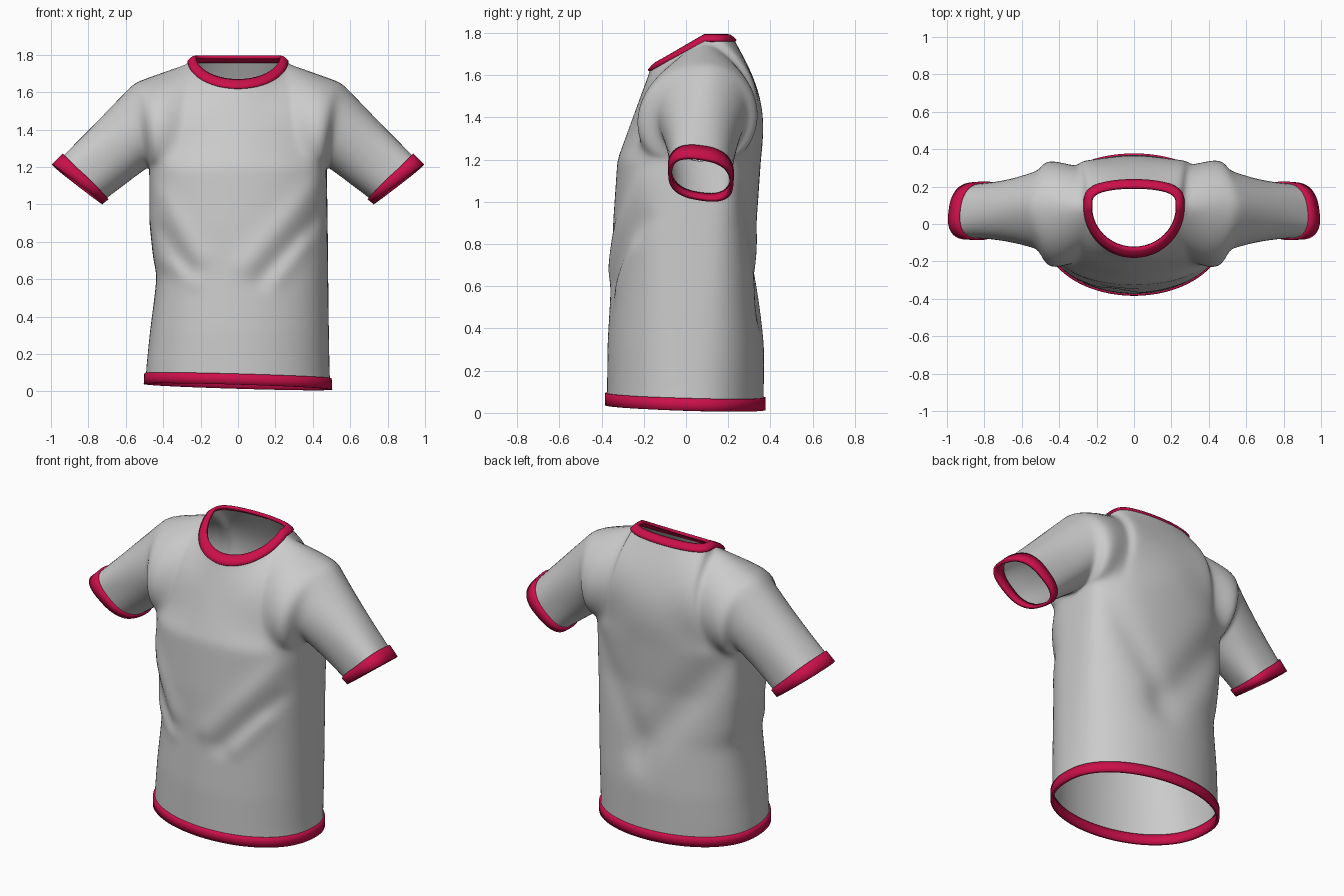
import bpy, bmesh
from math import sin, cos, pi, exp
from mathutils import Vector

if "Cube" in bpy.data.objects:
    bpy.data.objects.remove(bpy.data.objects["Cube"])

ARMPIT = 1.2
COLS, LOW, UP, SLEEVE = 64, 48, 24, 22

# Profiles by height: left and right half-widths, front and back depth
LEFT = [(0, .495), (.1, .49), (.3, .47), (.5, .445), (.6, .435), (.7, .455), (.9, .475), (1.2, .475)]
RIGHT = [(0, .495), (.1, .49), (.4, .485), (.9, .48), (1.2, .475)]
FRONT = [(0, -.375), (.3, -.372), (.6, -.355), (.9, -.345), (1.2, -.325)]
BACK = [(0, .368), (.3, .37), (.6, .352), (.9, .335), (1.2, .355)]

# Cloth folds: x1, z1, x2, z2, width, height
FRONT_FOLDS = [(.42, 1.1, .04, .66, .06, .02), (.42, .92, .12, .58, .04, -.022),
               (.36, .78, .2, .58, .035, .016), (-.42, 1.05, -.2, .7, .05, .016),
               (-.42, .86, -.25, .62, .035, -.02), (-.42, .68, -.22, .56, .03, .016)]
BACK_FOLDS = [(-.42, 1.15, .08, .5, .1, -.03), (.42, 1.15, .1, .6, .08, -.015)]


def table(t, z):
    for (a, va), (b, vb) in zip(t, t[1:]):
        if z <= b:
            return va + (vb - va) * (z - a) / (b - a)
    return t[-1][1]


def folds(rows, x, z):
    total = 0
    for x1, z1, x2, z2, w, h in rows:
        dx, dz = x2 - x1, z2 - z1
        k = min(1, max(0, ((x - x1) * dx + (z - z1) * dz) / (dx * dx + dz * dz)))
        d2 = (x - x1 - k * dx) ** 2 + (z - z1 - k * dz) ** 2
        total += h * exp(-d2 / w ** 2)
    return total


# Torso below the armpit; side is -1 for front, 1 for back
def lower(side, u, v):
    z = ARMPIT * v
    x = table(RIGHT if u > 0 else LEFT, z) * sin(pi * u / 2)
    mid = .02 + .06 * v
    full = max(0, cos(pi * u / 2)) ** (.88 - .33 * v)
    y = mid + (table(FRONT if side < 0 else BACK, z) - mid) * full
    y += side * folds(FRONT_FOLDS if side < 0 else BACK_FOLDS, x, z) * (1 - abs(u) ** 6)
    hem = .025 - .03 * x - .03 * y
    return Vector((x, y, hem + (ARMPIT - hem) * v))


def armhole(side, sign, s):
    a = pi * s
    return Vector((sign * (.475 + .085 * s ** 1.5),
                   .08 + .02 * s + side * (.23 if side < 0 else .2) * sin(a),
                   1.425 - .225 * cos(a)))


def neck(side, u, k):
    """k = 0 is the outer collar edge, 1 the neck opening."""
    p = pi * u
    c = max(0, cos(p))
    x = (.26 - .035 * k) * sin(p)
    if side < 0:
        return Vector((x, .09 - (.26 - .045 * k) * c, 1.765 + .022 * k - (.14 - .015 * k) * c))
    return Vector((x, .09 + (.14 - .04 * k) * c ** .5, 1.765 + .022 * k))


def top_edge(side, u):
    if abs(u) <= .5:
        return neck(side, u, 0)
    sign = 1 if u > 0 else -1
    return neck(side, .5 * sign, 0).lerp(armhole(side, sign, 1), (abs(u) - .5) * 2)


# Chest and shoulder blades, between the armholes and neckline
def upper(side, u, s):
    sign = 1 if u > 0 else -1
    p = lower(side, u, 1).lerp(top_edge(side, u), s)
    bend = armhole(side, sign, s) - armhole(side, sign, 0).lerp(armhole(side, sign, 1), s)
    p += bend * abs(sin(pi * u / 2)) ** (2 + 4 * (1 - s) ** 3)
    if side > 0:
        p.y += .06 * sin(pi * s) * cos(pi * u / 2) ** 2
    return p


def cuff(side, sign, s):
    a = pi * s
    c = cos(a)
    q = -abs(c) ** .75 * (1 if c > 0 else -1)
    y = side * .145 * max(0, sin(a)) ** .75
    return Vector((sign * (.86 + .125 * q - .13 * y), .07 + y, 1.108 + .095 * q - .15 * y))


def sleeve(sign, t):
    pts = [(-1, i / UP) for i in range(UP + 1)] + [(1, i / UP) for i in range(UP - 1, 0, -1)]
    ring = []
    for side, s in pts:
        p = armhole(side, sign, s).lerp(cuff(side, sign, s), t)
        p.y -= side * .015 * sin(pi * t) * sin(pi * s)
        ring.append(p)
    return ring


def loop(fn):
    us = [-1 + 2 * i / COLS for i in range(COLS + 1)]
    return [fn(-1, u) for u in us] + [fn(1, u) for u in us[-2:0:-1]]


def skin(bm, rows, closed):
    grid = [[bm.verts.new(p) for p in r] for r in rows]
    n = len(rows[0])
    for a, b in zip(grid, grid[1:]):
        for i in range(n if closed else n - 1):
            j = (i + 1) % n
            bm.faces.new((a[i], a[j], b[j], b[i]))


def finish(name, bm):
    bmesh.ops.recalc_face_normals(bm, faces=bm.faces)
    bm.faces.ensure_lookup_table()
    mesh = bpy.data.meshes.new(name)
    bm.to_mesh(mesh)
    bm.free()
    obj = bpy.data.objects.new(name, mesh)
    bpy.context.collection.objects.link(obj)
    for f in mesh.polygons:
        f.use_smooth = True
    return obj


# Shirt: torso, chest, back and sleeves welded into one cloth surface
bm = bmesh.new()
skin(bm, [loop(lambda sd, u: lower(sd, u, .02 + .98 * j / LOW)) for j in range(LOW + 1)], True)
for side in (-1, 1):
    skin(bm, [[upper(side, -1 + 2 * i / COLS, j / UP) for i in range(COLS + 1)]
              for j in range(UP + 1)], False)
for sign in (-1, 1):
    skin(bm, [sleeve(sign, .98 * j / SLEEVE) for j in range(SLEEVE + 1)], True)
bmesh.ops.remove_doubles(bm, verts=bm.verts, dist=.0005)
inner = [v for v in bm.verts if not v.is_boundary]
for _ in range(5):
    bmesh.ops.smooth_vert(bm, verts=inner, factor=.5, use_axis_x=True, use_axis_y=True, use_axis_z=True)
finish("shirt", bm)

# Coloured ribbed bands
red = bpy.data.materials.new("trim_red")
red.diffuse_color = (.6, .005, .07, 1)
red.use_nodes = True
red.node_tree.nodes["Principled BSDF"].inputs["Base Color"].default_value = red.diffuse_color


def band(name, rings):
    bm = bmesh.new()
    skin(bm, rings, True)
    obj = finish(name, bm)
    obj.data.materials.append(red)
    mod = obj.modifiers.new("thickness", "SOLIDIFY")
    mod.thickness, mod.offset = .018, 0
    bpy.context.view_layer.objects.active = obj
    obj.select_set(True)
    bpy.ops.object.shade_smooth_by_angle()
    obj.select_set(False)


band("hem_band", [loop(lambda sd, u: lower(sd, u, v)) for v in (0, .025, .05)])


def collar_loop(k):
    return loop(lambda sd, u: neck(sd, u / 2, k) + Vector((0, 0, .006 * sin(pi * k))))


band("collar", [collar_loop(k) for k in (-.1, .25, .6, 1)])
for sign, label in ((-1, "left"), (1, "right")):
    band("cuff_" + label, [sleeve(sign, t) for t in (.87, .935, 1)])
